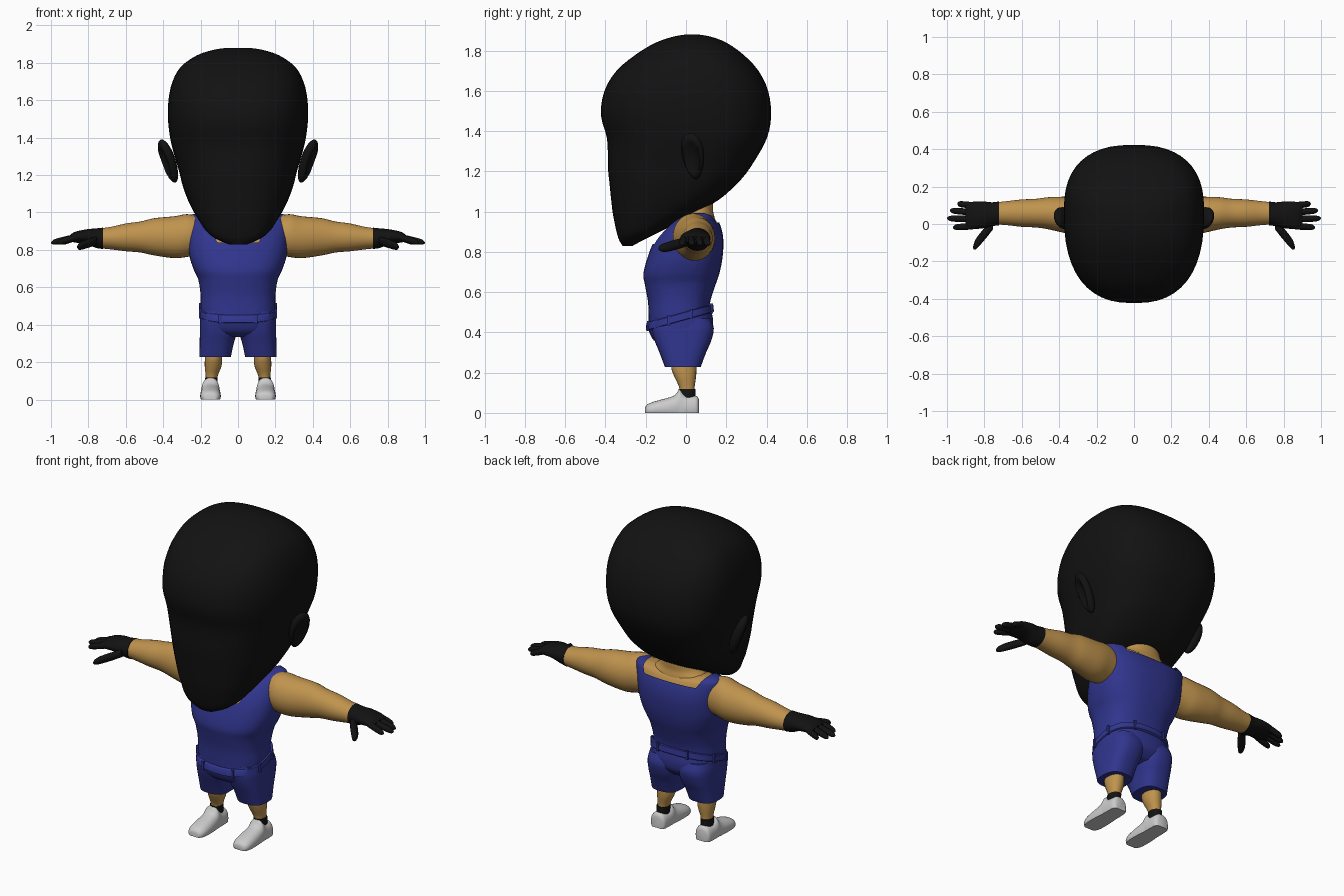
import bpy, bmesh
from math import cos, sin, pi, radians
from mathutils import Vector, Euler

if "Cube" in bpy.data.objects:
    bpy.data.objects.remove(bpy.data.objects["Cube"])


def material(name, rgb):
    m = bpy.data.materials.new(name)
    m.diffuse_color = (*rgb, 1)
    m.use_nodes = True
    m.node_tree.nodes["Principled BSDF"].inputs["Base Color"].default_value = m.diffuse_color
    return m


BLACK = material("black", (0.006, 0.006, 0.006))
BLUE = material("blue", (0.03, 0.036, 0.27))
SKIN = material("skin", (0.52, 0.29, 0.075))


def sup(v, e):
    return (1 if v >= 0 else -1) * abs(v) ** (2 / e)


def angles(n):
    return [2 * pi * i / n for i in range(n)]


def refine(rows, k):
    """Catmull-Rom interpolation between section rows."""
    out = []
    for i in range(len(rows) - 1):
        a, b, c, d = (rows[max(0, min(len(rows) - 1, i + j))] for j in (-1, 0, 1, 2))
        for s in range(k):
            t = s / k
            out.append([q + 0.5 * t * (r - p + t * (2 * p - 5 * q + 4 * r - u + t * (3 * (q - r) + u - p)))
                        for p, q, r, u in zip(a, b, c, d)])
    return out + [list(rows[-1])]


# Section kinds: level (z), crosswise (x) and lengthwise (y)
def level(row, n, e=2.5, mid=0.5, shear=0.0):
    z, xc, w, yf, yb = row
    yc = yf + (yb - yf) * mid
    ring = []
    for t in angles(n):
        c, s = sup(cos(t), e), sup(sin(t), e)
        y = yc + s * (yb - yc if s > 0 else yc - yf)
        ring.append(Vector((xc + w * c, y, z + shear * (y + 0.03))))
    return ring


def across(row, n):
    x, yc, zc, ry, rz = row
    return [Vector((x, yc + ry * cos(t), zc + rz * sin(t))) for t in angles(n)]


def along(row, n):
    y, xc, w, zt = row
    return [Vector((xc + w * sup(cos(t), 2.4), y, max(0, zt * (0.3 + 0.7 * sup(sin(t), 2.2)))))
            for t in angles(n)]


def finish(name, bm, mat, mirror=False, angle=45):
    bmesh.ops.recalc_face_normals(bm, faces=bm.faces)
    me = bpy.data.meshes.new(name)
    bm.to_mesh(me)
    bm.free()
    for p in me.polygons:
        p.use_smooth = True
    me.set_sharp_from_angle(angle=radians(angle))
    if mat:
        me.materials.append(mat)
    ob = bpy.data.objects.new(name, me)
    bpy.context.collection.objects.link(ob)
    if mirror:
        mod = ob.modifiers.new("mirror", 'MIRROR')
        mod.use_mirror_merge = False
    return ob


def loft(rings):
    bm = bmesh.new()
    vs = [[bm.verts.new(p) for p in r] for r in rings]
    n = len(vs[0])
    for a, b in zip(vs, vs[1:]):
        for i in range(n):
            bm.faces.new((a[i], a[(i + 1) % n], b[(i + 1) % n], b[i]))
    bm.faces.new(vs[0])
    bm.faces.new(vs[-1])
    return bm


def part(name, rows, mat, section, n=32, k=4, mirror=False, **kw):
    return finish(name, loft([section(r, n, **kw) for r in refine(rows, k)]), mat, mirror)


# Head
head = [(.83, .05, -.315, -.265), (.86, .12, -.333, -.21), (.90, .17, -.345, -.13),
        (.96, .21, -.358, -.01), (1.0, .235, -.365, .06), (1.06, .265, -.372, .165),
        (1.14, .295, -.38, .255), (1.22, .315, -.388, .32), (1.36, .355, -.392, .40),
        (1.48, .373, -.423, .423), (1.6, .372, -.405, .408), (1.7, .35, -.345, .36),
        (1.78, .305, -.25, .285), (1.84, .22, -.15, .20), (1.87, .13, -.06, .12), (1.88, .06, 0, .06)]
part("head", [(z, 0, w, f, b) for z, w, f, b in head], BLACK, level, n=48, k=3, e=2.5, mid=0.58)

# Ears, flared outward at the top and back, with a hollow in the outer face
bm = bmesh.new()
bmesh.ops.create_uvsphere(bm, u_segments=24, v_segments=20, radius=1)
turn = Euler((0, radians(20), radians(-22))).to_matrix()
for v in bm.verts:
    r2 = v.co.y ** 2 + v.co.z ** 2
    if v.co.x > 0 and r2 < 0.6:
        v.co.x -= 0.9 * (1 - r2 / 0.6)
    taper = 0.85 + 0.2 * v.co.z
    v.co = turn @ Vector((v.co.x * .036, v.co.y * .068 * taper, v.co.z * .122)) + Vector((.373, .035, 1.275))
finish("ear", bm, BLACK, True)

# Torso: skin inside, tank top outside
torso = [(.44, .198, -.185, .115), (.50, .20, -.186, .115), (.56, .20, -.19, .122),
         (.64, .212, -.205, .148), (.69, .235, -.212, .165), (.76, .258, -.195, .18),
         (.84, .268, -.165, .186), (.90, .272, -.125, .18), (.95, .274, -.075, .163),
         (.98, .266, -.025, .143), (.993, .235, .03, .10)]
part("chest_skin", [(z - .008, 0, w - .008, f + .008, b - .008) for z, w, f, b in torso[5:]],
     SKIN, level, n=40, k=3)
part("neck", [(.92, 0, .19, -.05, .15), (.97, 0, .165, -.035, .142), (1.0, 0, .13, -.03, .135),
              (1.03, 0, .115, -.03, .135), (1.08, 0, .11, -.03, .135)], SKIN, level, e=2.1)

bm = loft([level(r, 48) for r in refine([(z, 0, w, f, b) for z, w, f, b in torso], 3)])
cuts = [((0, 0, .84), (0, 0, 1)), ((0, 0, .945), (0, 0, 1)), ((0, .05, 0), (0, 1, 0)),
        ((.2, 0, 1), (1, 0, -.56)), ((-.2, 0, 1), (-1, 0, -.56))]
for co, no in cuts:
    bmesh.ops.bisect_plane(bm, geom=bm.verts[:] + bm.edges[:] + bm.faces[:],
                           dist=1e-5, plane_co=co, plane_no=no)
hole = []
for f in bm.faces:
    c = f.calc_center_median()
    if c.z > (.84 if c.y < .05 else .945) and abs(c.x) < .2 - (1 - c.z) * .56:
        hole.append(f)
bmesh.ops.delete(bm, geom=hole, context='FACES')
finish("tank_top", bm, BLUE)

# Shorts and tilted belt with loops
part("shorts_hips", [(.345, 0, .15, -.11, .09), (.38, 0, .195, -.16, .127), (.43, 0, .204, -.184, .135),
                     (.475, 0, .203, -.188, .128)], BLUE, level, n=40, shear=0.15)
part("shorts_leg", [(.228, .122, .084, -.105, .073), (.30, .114, .091, -.132, .10),
                    (.36, .104, .10, -.156, .126), (.42, .10, .103, -.17, .138),
                    (.47, .10, .095, -.165, .12)], BLUE, level, mirror=True, e=2.7)
part("belt", [(.455, 0, .205, -.195, .135), (.458, 0, .209, -.199, .139),
              (.492, 0, .207, -.197, .135), (.495, 0, .203, -.193, .131)],
     BLUE, level, n=48, k=1, shear=0.28)
bm = bmesh.new()
outline = level((.475, 0, .208, -.198, .137), 48, shear=0.28)
for i in (2, 9, 15, 22, 26, 33, 39, 46):
    box = bmesh.ops.create_cube(bm, size=1)["verts"]
    bmesh.ops.scale(bm, vec=(.014, .014, .05), verts=box)
    bmesh.ops.translate(bm, vec=outline[i], verts=box)
finish("belt_loops", bm, BLUE)

# Arms
part("arm", [(.20, .035, .875, .085, .10), (.27, .035, .877, .10, .114), (.34, .045, .868, .10, .112),
             (.45, .057, .87, .087, .099), (.52, .058, .869, .077, .083), (.60, .058, .867, .073, .074),
             (.68, .058, .863, .064, .060), (.75, .057, .862, .058, .052)], SKIN, across, mirror=True)

# Gloves
part("glove_palm", [(.722, .057, .862, .064, .057), (.76, .052, .863, .064, .052),
                    (.81, .049, .871, .072, .039), (.87, .045, .868, .073, .029),
                    (.90, .045, .862, .062, .016)], BLACK, across, n=24, mirror=True)


def finger(name, base, tip, ry, rz):
    rows = []
    for t, s in ((0, .9), (.3, 1), (.6, .98), (.82, .9), (.94, .62), (1, .15)):
        x, y, z = Vector(base).lerp(Vector(tip), t)
        rows.append((x, y, z, ry * s, rz * s))
    part(name, rows, BLACK, across, n=14, k=2, mirror=True)


for nm, y0, xt, yt in (("little", .098, .945, .108), ("ring", .062, .985, .072),
                       ("middle", .026, 1.0, .03), ("index", -.011, .968, -.018)):
    finger(nm + "_finger", (.85, y0, .872), (xt, yt, .838), .0175, .018)
finger("thumb", (.755, .0, .85), (.86, -.125, .815), .033, .024)

# Calves, socks and shoes
part("calf", [(.09, .143, .028, -.03, .042), (.13, .14, .033, -.035, .043), (.18, .133, .045, -.058, .05),
              (.22, .131, .046, -.072, .052), (.27, .128, .046, -.07, .05)],
     SKIN, level, n=20, mirror=True, e=2.1)
part("sock", [(.05, .145, .034, -.036, .048), (.09, .144, .034, -.036, .048), (.118, .143, .034, -.037, .047)],
     BLACK, level, n=20, k=2, mirror=True, e=2.1)
part("shoe", [(-.203, .147, .028, .028), (-.192, .147, .044, .042), (-.16, .147, .054, .056),
              (-.10, .147, .055, .072), (-.055, .147, .052, .088), (-.036, .147, .05, .116),
              (-.025, .147, .05, .112), (.0, .147, .05, .088), (.045, .147, .048, .086),
              (.058, .147, .042, .08), (.065, .147, .03, .066)], None, along, n=28, k=2, mirror=True)
